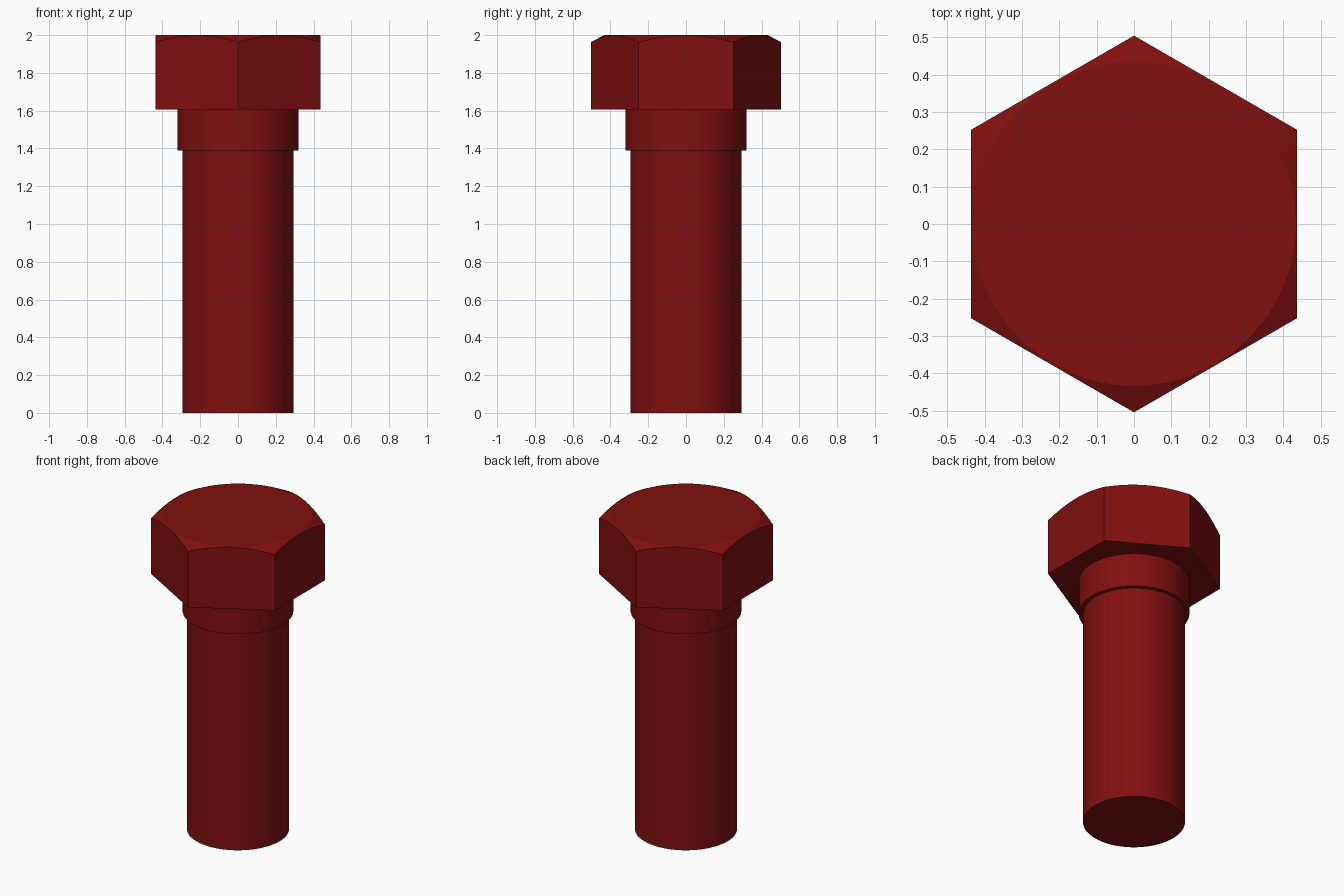
import bpy
import bmesh
from math import cos, sin, pi, radians

cube = bpy.data.objects.get("Cube")
if cube:
    bpy.data.objects.remove(cube, do_unlink=True)

# Single dark red finish
red = bpy.data.materials.new("dark_red")
red.use_nodes = True
colour = (0.22, 0.005, 0.005, 1)
red.diffuse_color = colour
red.node_tree.nodes["Principled BSDF"].inputs["Base Color"].default_value = colour


def finish(obj):
    obj.data.materials.append(red)
    bpy.ops.object.select_all(action='DESELECT')
    obj.select_set(True)
    bpy.context.view_layer.objects.active = obj
    bpy.ops.object.shade_smooth_by_angle(angle=radians(25))


def cylinder(name, radius, bottom, top):
    bpy.ops.mesh.primitive_cylinder_add(
        vertices=96, radius=radius, depth=top - bottom,
        location=(0, 0, (bottom + top) / 2))
    obj = bpy.context.object
    obj.name = name
    finish(obj)


def hex_head(name, corner, bottom, top, cap_radius, slope, steps=16):
    """Hexagonal prism whose top corners are trimmed by a shallow cone."""
    bm = bmesh.new()
    apothem = corner * cos(pi / 6)
    lower, upper, cap = [], [], []
    for i in range(6 * steps):
        # Corners point along y, flats face along x
        turn = i / steps * pi / 3
        angle = turn + pi / 2
        radius = apothem / cos(turn % (pi / 3) - pi / 6)
        if i % steps == 0:
            radius = corner
        c, s = cos(angle), sin(angle)
        rim = top - slope * (radius - cap_radius)
        lower.append(bm.verts.new((radius * c, radius * s, bottom)))
        upper.append(bm.verts.new((radius * c, radius * s, rim)))
        cap.append(bm.verts.new((cap_radius * c, cap_radius * s, top)))
    for ring_a, ring_b in ((lower, upper), (upper, cap)):
        for i in range(len(ring_a)):
            j = (i + 1) % len(ring_a)
            bm.faces.new((ring_a[i], ring_a[j], ring_b[j], ring_b[i]))
    bm.faces.new(cap)
    bm.faces.new(lower[::-1])
    bmesh.ops.recalc_face_normals(bm, faces=bm.faces)
    mesh = bpy.data.meshes.new(name)
    bm.to_mesh(mesh)
    bm.free()
    obj = bpy.data.objects.new(name, mesh)
    bpy.context.collection.objects.link(obj)
    finish(obj)


# Bolt parts, bottom to top
cylinder("shank", 0.295, 0, 1.39)
cylinder("collar", 0.32, 1.39, 1.605)
hex_head("hex_head", 0.504, 1.605, 2.0, 0.433, 0.53)
